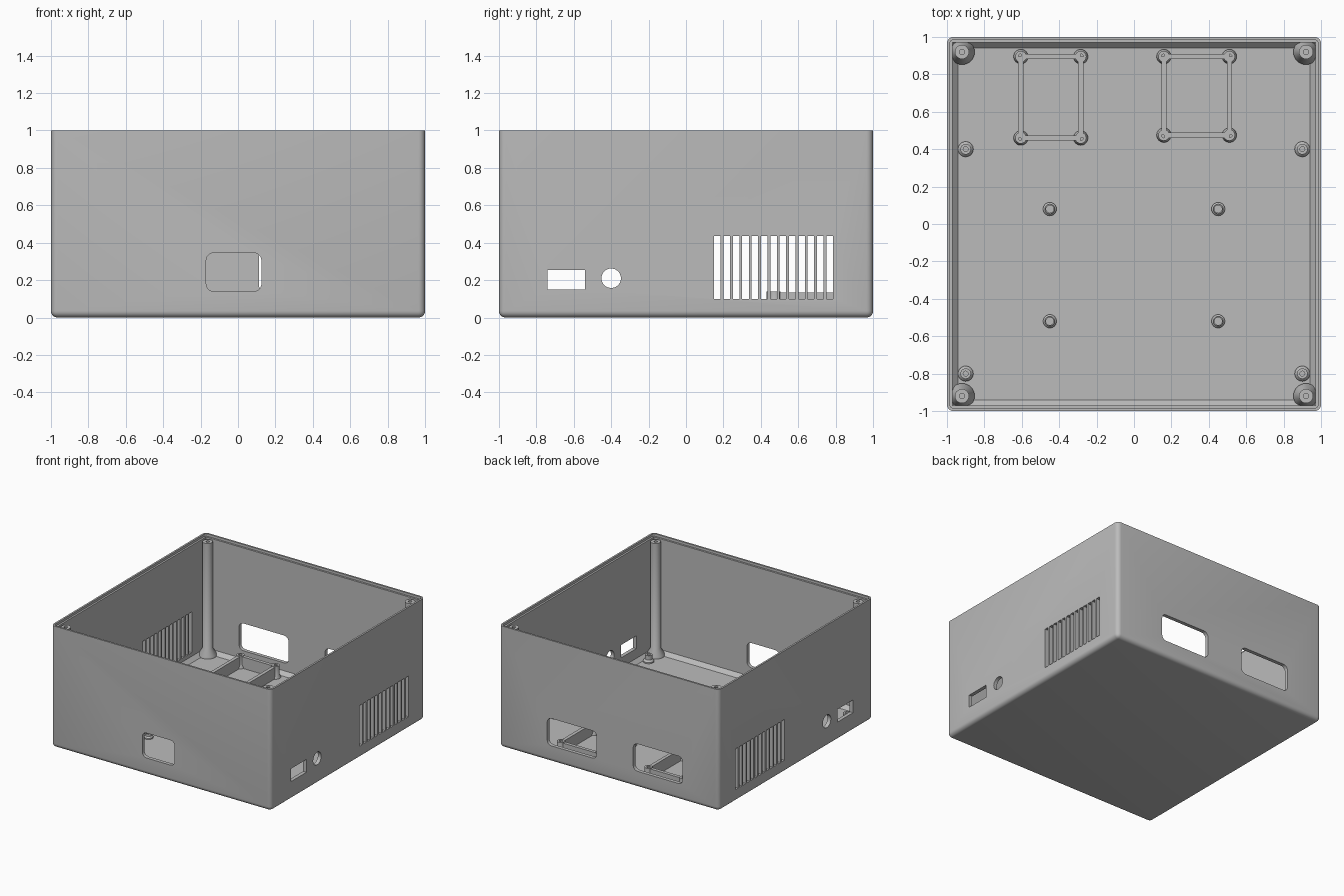
import bpy, bmesh, math
from mathutils import Vector, Matrix

cube = bpy.data.objects.get("Cube")
if cube:
    bpy.data.objects.remove(cube, do_unlink=True)

grey = bpy.data.materials.new("grey plastic")
grey.use_nodes = True
grey.diffuse_color = (0.5, 0.5, 0.5, 1)
grey.node_tree.nodes["Principled BSDF"].inputs["Base Color"].default_value = grey.diffuse_color

FLOOR = 0.04
WALL = 0.03


def finish(name, bm, smooth=True):
    bmesh.ops.recalc_face_normals(bm, faces=bm.faces)
    mesh = bpy.data.meshes.new(name)
    bm.to_mesh(mesh)
    bm.free()
    ob = bpy.data.objects.new(name, mesh)
    bpy.context.collection.objects.link(ob)
    mesh.materials.append(grey)
    if smooth:
        shade(ob)
    return ob


def shade(ob):
    bpy.ops.object.select_all(action='DESELECT')
    ob.select_set(True)
    bpy.context.view_layer.objects.active = ob
    bpy.ops.object.shade_smooth_by_angle(angle=math.radians(35))


def add_box(bm, lo, hi):
    lo, hi = Vector(lo), Vector(hi)
    size = hi - lo
    m = Matrix.Translation((lo + hi) / 2) @ Matrix.Diagonal((*size, 1))
    return bmesh.ops.create_cube(bm, size=1, matrix=m)["verts"]


def bevel(bm, verts, rule, radius, segments):
    """Bevel the edges among verts whose direction and middle pass the rule."""
    edges = {e for v in verts for e in v.link_edges}
    chosen = [e for e in edges if rule((e.verts[0].co - e.verts[1].co).normalized(),
                                       (e.verts[0].co + e.verts[1].co) / 2)]
    bmesh.ops.bevel(bm, geom=chosen, offset=radius, segments=segments,
                    profile=0.5, affect='EDGES')


def lathe(name, spots, profile, steps=32):
    """Spin an (r, z) profile around z at each spot."""
    bm = bmesh.new()
    for x, y in spots:
        rings = []
        for r, z in profile:
            rings.append([bm.verts.new((x + r * math.cos(a), y + r * math.sin(a), z))
                          for a in (math.tau * i / steps for i in range(steps))])
        for low, high in zip(rings, rings[1:]):
            for i in range(steps):
                j = (i + 1) % steps
                bm.faces.new((low[i], low[j], high[j], high[i]))
        bm.faces.new(rings[0])
        bm.faces.new(rings[-1])
    return finish(name, bm)


def cut(target, cutter):
    mod = target.modifiers.new("cut", 'BOOLEAN')
    mod.operation, mod.solver, mod.object = 'DIFFERENCE', 'EXACT', cutter
    bpy.context.view_layer.objects.active = target
    bpy.ops.object.modifier_apply(modifier=mod.name)
    bpy.data.objects.remove(cutter, do_unlink=True)


# Case: rounded upright corners and bottom edge
bm = bmesh.new()
verts = add_box(bm, (-1, -1, 0), (1, 1, 1))
bevel(bm, verts, lambda d, c: abs(d.z) > 0.9 or c.z < 0.01, 0.035, 5)
case = finish("case", bm, False)

# Hollow inside with a sloped edge around the floor
bm = bmesh.new()
w = 1 - WALL
verts = add_box(bm, (-w, -w, FLOOR), (w, w, 1.2))
bevel(bm, verts, lambda d, c: c.z < FLOOR + 0.01, 0.03, 1)
cut(case, finish("hollow", bm, False))

# Thin step for the lid around the rim
bm = bmesh.new()
w = 1 - WALL / 2
verts = add_box(bm, (-w, -w, 0.98), (w, w, 1.2))
bevel(bm, verts, lambda d, c: abs(d.z) > 0.9, 0.02, 4)
cut(case, finish("lid_step", bm, False))

# Openings: vents and ports on both sides, windows at front and back
bm = bmesh.new()
for side in (-1, 1):
    x0, x1 = sorted((side * 0.9, side * 1.1))
    for i in range(13):
        y = 0.168 + i * 0.05
        add_box(bm, (x0, y - 0.0175, 0.1), (x1, y + 0.0175, 0.435))
    add_box(bm, (x0, -0.74, 0.15), (x1, -0.54, 0.255))
    bmesh.ops.create_cone(bm, cap_ends=True, segments=40, radius1=0.052, radius2=0.052,
                          depth=0.2, matrix=Matrix.Translation((side, -0.4, 0.21))
                          @ Matrix.Rotation(math.pi / 2, 4, 'Y'))
for x0, x1, y, z0, z1 in ((-0.17, 0.125, -1, 0.14, 0.345),
                          (0.112, 0.562, 1, 0.135, 0.36),
                          (-0.67, -0.22, 1, 0.135, 0.36)):
    verts = add_box(bm, (x0, y - 0.1, z0), (x1, y + 0.1, z1))
    bevel(bm, verts, lambda d, c: abs(d.y) > 0.9, 0.04, 6)
cut(case, finish("openings", bm, False))
shade(case)

# Corner screw posts with flared feet and screw holes
corners = [(sx * 0.92, sy * 0.92) for sx in (-1, 1) for sy in (-1, 1)]
lathe("corner_posts", corners,
      [(0.068, FLOOR - 0.01), (0.068, FLOOR + 0.015), (0.038, FLOOR + 0.065),
       (0.038, 0.975), (0.014, 0.975), (0.014, 0.85)])

# Short standoffs on the floor
lathe("side_standoffs", [(sx * 0.9, y) for sx in (-1, 1) for y in (0.4, -0.8)],
      [(0.041, FLOOR - 0.01), (0.041, FLOOR + 0.01), (0.028, FLOOR + 0.025),
       (0.028, 0.1), (0.013, 0.1), (0.013, FLOOR)])
lathe("board_standoffs", [(sx * 0.45, y) for sx in (-1, 1) for y in (0.08, -0.52)],
      [(0.036, FLOOR - 0.01), (0.036, FLOOR + 0.01), (0.026, FLOOR + 0.02),
       (0.026, 0.08), (0.02, 0.08), (0.02, FLOOR)])

# Two rectangular holders: low walls joined by round posts
TOP = 0.14
for name, x0, x1, y0, y1 in (("right_holder", -0.605, -0.285, 0.46, 0.895),
                             ("left_holder", 0.16, 0.51, 0.475, 0.895)):
    bm = bmesh.new()
    t = 0.014
    for x in (x0, x1):
        add_box(bm, (x - t, y0, FLOOR - 0.01), (x + t, y1, TOP - 0.005))
    for y in (y0, y1):
        add_box(bm, (x0, y - t, FLOOR - 0.01), (x1, y + t, TOP - 0.006))
    finish(name + "_walls", bm, False)
    lathe(name + "_posts", [(x, y) for x in (x0, x1) for y in (y0, y1)],
          [(0.039, FLOOR - 0.01), (0.039, FLOOR + 0.01), (0.03, FLOOR + 0.025),
           (0.03, TOP), (0.014, TOP), (0.014, FLOOR + 0.02)])
